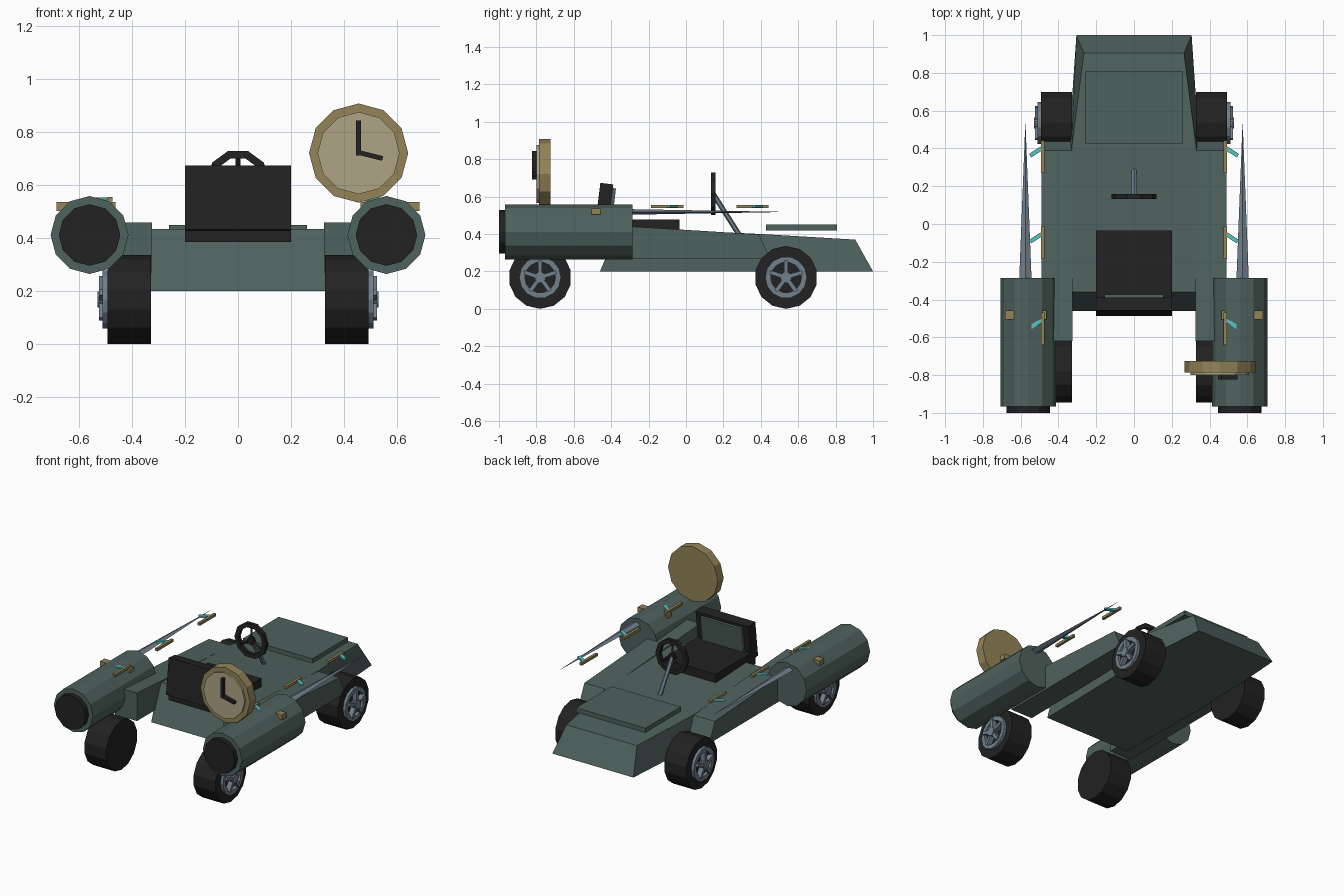
import bpy, bmesh, math
from mathutils import Vector, Matrix

if "Cube" in bpy.data.objects:
    bpy.data.objects.remove(bpy.data.objects["Cube"])


def mat(name, r, g, b):
    m = bpy.data.materials.new(name)
    m.diffuse_color = (r, g, b, 1)
    m.use_nodes = True
    m.node_tree.nodes["Principled BSDF"].inputs["Base Color"].default_value = m.diffuse_color
    return m


GREEN = mat("dark_green", 0.078, 0.122, 0.110)
BLACK = mat("black", 0.016, 0.016, 0.016)
GOLD = mat("dull_gold", 0.29, 0.23, 0.098)
CREAM = mat("cream", 0.42, 0.37, 0.235)
STEEL = mat("steel_grey", 0.165, 0.215, 0.265)
CYAN = mat("cyan", 0.10, 0.54, 0.54)


def finish(name, bm, material):
    bmesh.ops.recalc_face_normals(bm, faces=bm.faces)
    me = bpy.data.meshes.new(name)
    bm.to_mesh(me)
    bm.free()
    me.materials.append(material)
    ob = bpy.data.objects.new(name, me)
    bpy.context.collection.objects.link(ob)
    return ob


def box(name, lo, hi, material, rot=None):
    lo, hi = Vector(lo), Vector(hi)
    bm = bmesh.new()
    bmesh.ops.create_cube(bm, size=1)
    m = Matrix.Translation((lo + hi) / 2) @ (rot or Matrix()) @ Matrix.Diagonal((*(hi - lo), 1))
    bm.transform(m)
    return finish(name, bm, material)


def rod(name, a, b, r1, material, sides=12, r2=None, flat=1.0, spin=0.0):
    """Cylinder or cone from a to b; flat squashes its height, spin turns the sides."""
    a, b = Vector(a), Vector(b)
    bm = bmesh.new()
    bmesh.ops.create_cone(bm, cap_ends=True, segments=sides, radius1=r1,
                          radius2=r1 if r2 is None else r2, depth=(b - a).length)
    q = (b - a).to_track_quat('Z', 'Y').to_matrix().to_4x4()
    bm.transform(Matrix.Translation((a + b) / 2) @ Matrix.Diagonal((1, 1, flat, 1))
                 @ q @ Matrix.Rotation(spin, 4, 'Z'))
    return finish(name, bm, material)


def ring(name, centre, axis, r_out, r_in, depth, sides, material, spin=0.0):
    """Flat ring with a rectangular section around the x or y axis."""
    bm = bmesh.new()
    loops = []
    for r, h in ((r_out, -depth / 2), (r_out, depth / 2), (r_in, depth / 2), (r_in, -depth / 2)):
        loop = []
        for i in range(sides):
            t = spin + 2 * math.pi * i / sides
            c, s = r * math.cos(t), r * math.sin(t)
            p = (h, c, s) if axis == 'x' else (c, h, s)
            loop.append(bm.verts.new(Vector(centre) + Vector(p)))
        loops.append(loop)
    for k in range(4):
        p, q = loops[k], loops[(k + 1) % 4]
        for i in range(sides):
            j = (i + 1) % sides
            bm.faces.new((p[i], p[j], q[j], q[i]))
    return finish(name, bm, material)


def prism(name, profile, x0, x1, material):
    """Side profile (y, z) stretched from x0 to x1."""
    bm = bmesh.new()
    f = bm.faces.new([bm.verts.new((x0, y, z)) for y, z in profile])
    g = bmesh.ops.extrude_face_region(bm, geom=[f])
    bmesh.ops.translate(bm, vec=(x1 - x0, 0, 0),
                        verts=[v for v in g["geom"] if isinstance(v, bmesh.types.BMVert)])
    return finish(name, bm, material)


# Hull: rear, middle and nose sections as (y, z, half width), bottom then top
bm = bmesh.new()
sections = []
for (yb, zb, wb), (yt, zt, wt) in (((-0.46, 0.20, 0.33), (-0.36, 0.435, 0.34)),
                                   ((0.42, 0.20, 0.345), (0.40, 0.40, 0.33)),
                                   ((1.0, 0.20, 0.305), (0.905, 0.37, 0.265))):
    sections.append([bm.verts.new(p) for p in ((-wb, yb, zb), (wb, yb, zb), (wt, yt, zt), (-wt, yt, zt))])
for s, t in zip(sections, sections[1:]):
    for i in range(4):
        j = (i + 1) % 4
        bm.faces.new((s[i], s[j], t[j], t[i]))
bm.faces.new(sections[0])
bm.faces.new(sections[-1])
finish("hull", bm, GREEN)

# Raised bonnet panel
box("bonnet_panel", (-0.26, 0.427, 0.418), (0.26, 0.808, 0.45), GREEN)

# Seat, leaning forward a little, with a green pad on the backrest
box("seat_cushion", (-0.2, -0.46, 0.385), (0.2, -0.035, 0.478), BLACK)
tilt = Matrix.Rotation(math.radians(-7), 4, 'X')
box("seat_back", (-0.2, -0.473, 0.427), (0.2, -0.403, 0.67), BLACK, tilt)
box("seat_back_pad", (-0.155, -0.404, 0.455), (0.155, -0.386, 0.645), GREEN, tilt)

# Steering wheel and column
hub = Vector((0, 0.145, 0.615))
ring("steering_wheel", hub, 'y', 0.12, 0.09, 0.025, 10, BLACK, math.pi / 10 * 2)
rod("steering_hub", hub - Vector((0, 0.012, 0)), hub + Vector((0, 0.012, 0)), 0.025, BLACK, 8)
for k in range(3):
    a = math.radians(90 + 120 * k)
    rod(f"steering_spoke_{k}", hub, hub + Vector((math.cos(a), 0, math.sin(a))) * 0.1, 0.009, BLACK, 4)
rod("steering_column", hub, (0, 0.285, 0.395), 0.014, STEEL, 6)

for side, s in (("left", -1), ("right", 1)):
    # Side pod with a sloping front end
    prism(f"{side}_side_pod", [(-0.62, 0.27), (-0.62, 0.46), (0.39, 0.398), (0.45, 0.27)],
          s * 0.325, s * 0.49, GREEN)

    # Wheels: tyre, rim ring, hub and five spokes
    for end, y in (("rear", -0.78), ("front", 0.535)):
        n = f"{side}_{end}"
        z = 0.168
        rod(f"{n}_tyre", (s * 0.328, y, z), (s * 0.492, y, z), 0.168, BLACK, 14)
        ring(f"{n}_rim", (s * 0.498, y, z), 'x', 0.112, 0.082, 0.026, 14, STEEL)
        rod(f"{n}_hub", (s * 0.48, y, z), (s * 0.53, y, z), 0.03, STEEL, 10)
        for k in range(5):
            a = math.radians(90 + 72 * k)
            c = Vector((s * 0.508, y, z)) + Vector((0, math.cos(a), math.sin(a))) * 0.055
            h = Vector((0.017, 0.035, 0.011))
            box(f"{n}_spoke_{k}", c - h, c + h, STEEL, Matrix.Rotation(a, 4, 'X'))

    # Thruster drum with a black nozzle and a gold crossbar
    rod(f"{side}_thruster", (s * 0.56, -0.967, 0.412), (s * 0.56, -0.285, 0.412), 0.147, GREEN, 12)
    rod(f"{side}_nozzle", (s * 0.56, -1.0, 0.412), (s * 0.56, -0.96, 0.412), 0.116, BLACK, 12)
    box(f"{side}_crossbar", (s * 0.573 - 0.111, -0.505, 0.503), (s * 0.573 + 0.111, -0.458, 0.537), GOLD)

    # Flattened spike pointing along the car
    spike = rod(f"{side}_spike", (s * 0.575, -0.30, 0), (s * 0.575, 0.535, 0), 0.033, STEEL, 4,
                r2=0.0005, flat=0.45)
    spike.location.z = 0.518

    # Gold strips with slanted cyan levers
    for k, y in enumerate((-0.555, -0.1, 0.355)):
        box(f"{side}_strip_{k}", (s * 0.483 - 0.009, y - 0.086, 0.538),
            (s * 0.483 + 0.009, y + 0.086, 0.556), GOLD)
        c = Vector((s * 0.52, y + 0.026, 0.548))
        h = Vector((0.036, 0.011, 0.006))
        box(f"{side}_lever_{k}", c - h, c + h, CYAN, Matrix.Rotation(s * math.radians(-33), 4, 'Z'))

# Clock standing on the right thruster
cx, cz = 0.455, 0.721
rod("clock_case", (cx, -0.724, cz), (cx, -0.787, cz), 0.187, GOLD, 12)
rod("clock_face", (cx, -0.78, cz), (cx, -0.80, cz), 0.155, CREAM, 12)
box("clock_long_hand", (cx - 0.009, -0.824, cz - 0.01), (cx + 0.009, -0.798, cz + 0.123), BLACK)
box("clock_short_hand", (cx - 0.002, -0.824, cz - 0.018), (cx + 0.092, -0.798, cz), BLACK,
    Matrix.Rotation(math.radians(14), 4, 'Y'))
